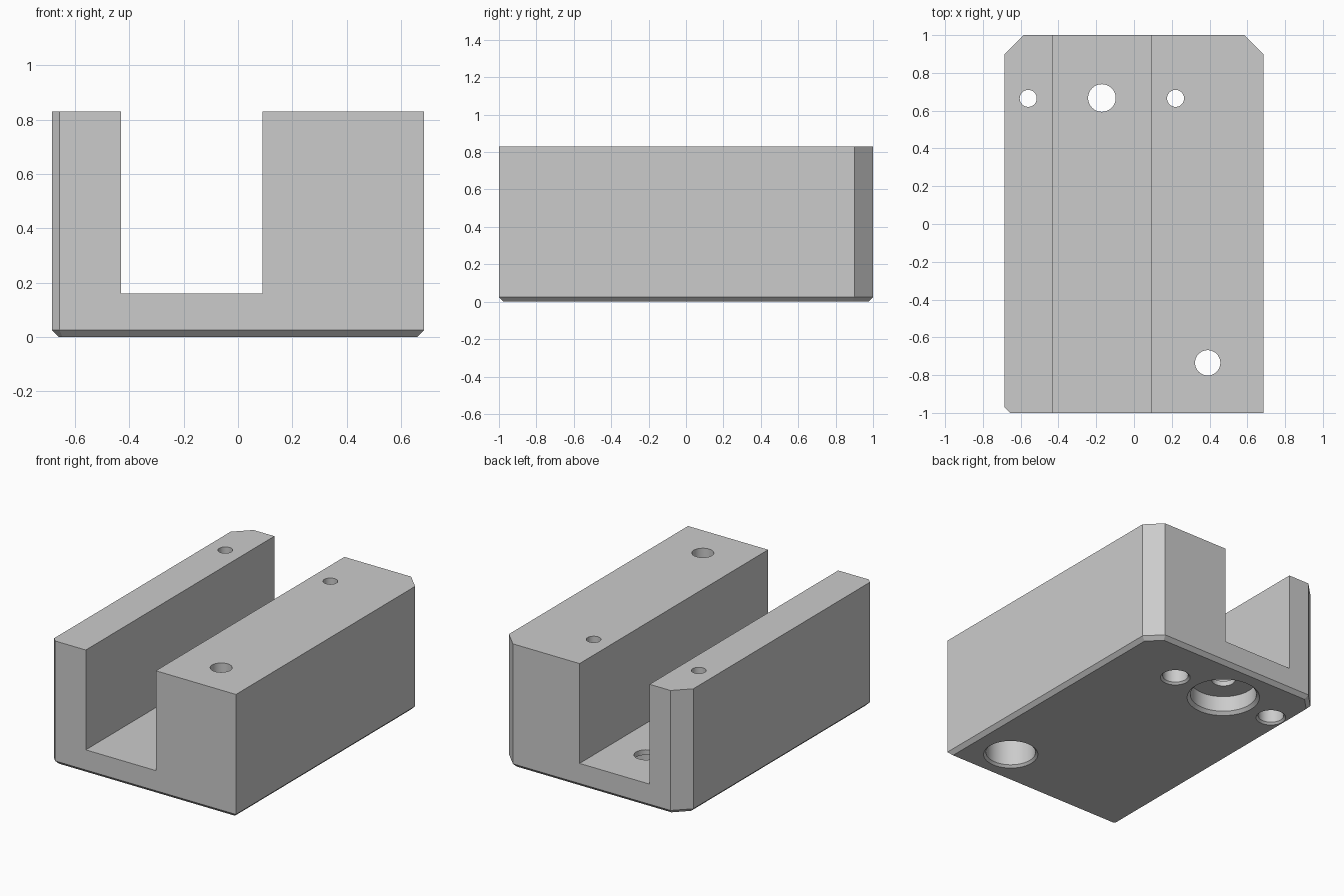
import bpy, bmesh, math

old = bpy.data.objects.get("Cube")
if old:
    bpy.data.objects.remove(old, do_unlink=True)

HX, HY, TOP = 0.685, 1.0, 0.83
BEVEL = 0.025
FLOOR = 0.16
CHANNEL = (-0.43, 0.09)
SIDES = 48

grey = bpy.data.materials.new("light grey")
grey.use_nodes = True
colour = (0.6, 0.6, 0.6, 1)
grey.diffuse_color = colour
grey.node_tree.nodes["Principled BSDF"].inputs["Base Color"].default_value = colour


def new_object(name, bm):
    bmesh.ops.recalc_face_normals(bm, faces=bm.faces)
    mesh = bpy.data.meshes.new(name)
    bm.to_mesh(mesh)
    bm.free()
    mesh.materials.append(grey)
    obj = bpy.data.objects.new(name, mesh)
    bpy.context.collection.objects.link(obj)
    return obj


def loft(name, rings):
    """Join rings of points into a closed solid with flat caps."""
    bm = bmesh.new()
    loops = [[bm.verts.new(p) for p in ring] for ring in rings]
    n = len(loops[0])
    for a, b in zip(loops, loops[1:]):
        for i in range(n):
            j = (i + 1) % n
            bm.faces.new((a[i], a[j], b[j], b[i]))
    bm.faces.new(loops[0][::-1])
    bm.faces.new(loops[-1])
    return new_object(name, bm)


def outline(inset, z):
    """Plan with two cut back corners and one small cut front corner."""
    x, y = HX - inset, HY - inset
    slip = inset * (2 - math.sqrt(2))
    back, front = 0.1 - slip, 0.028 - slip
    return [(x, -y, z), (x, y - back, z), (x - back, y, z), (back - x, y, z),
            (-x, y - back, z), (-x, front - y, z), (front - x, -y, z)]


def stepped_hole(x, y, bore, pocket, depth, lip, top):
    """Cutter: bore from above, wider pocket with a chamfered mouth below."""
    profile = [(pocket + 2 * lip, -lip), (pocket, lip), (pocket, depth),
               (bore, depth), (bore, top)]
    rings = [[(x + r * math.cos(t), y + r * math.sin(t), z)
              for t in (math.tau * i / SIDES for i in range(SIDES))]
             for r, z in profile]
    return loft("hole_cutter", rings)


# Main block with a bevelled underside
block = loft("channel_block",
             [outline(BEVEL, 0), outline(0, BEVEL), outline(0, TOP)])

# Lengthwise channel
low, high = CHANNEL
channel = loft("channel_cutter", [
    [(low, y, FLOOR), (high, y, FLOOR), (high, y, TOP + 0.2), (low, y, TOP + 0.2)]
    for y in (-HY - 0.2, HY + 0.2)])

# Screw holes: wall, block rear, block front, and channel floor
cutters = [
    channel,
    stepped_hole(-0.56, 0.665, 0.045, 0.08, 0.45, 0.013, TOP + 0.1),
    stepped_hole(0.22, 0.665, 0.045, 0.08, 0.45, 0.013, TOP + 0.1),
    stepped_hole(0.39, -0.735, 0.067, 0.155, 0.45, 0.015, TOP + 0.1),
    stepped_hole(-0.17, 0.667, 0.073, 0.207, 0.125, 0.02, FLOOR + 0.1),
]
for cutter in cutters:
    cutter.hide_render = True
    cut = block.modifiers.new("cut", 'BOOLEAN')
    cut.operation = 'DIFFERENCE'
    cut.solver = 'EXACT'
    cut.object = cutter

# Keep the cut result and drop the cutters
depsgraph = bpy.context.evaluated_depsgraph_get()
result = bpy.data.meshes.new_from_object(block.evaluated_get(depsgraph))
block.modifiers.clear()
block.data = result
result.materials.clear()
result.materials.append(grey)
for face in result.polygons:
    face.material_index = 0
for cutter in cutters:
    bpy.data.objects.remove(cutter, do_unlink=True)

bpy.ops.object.select_all(action='DESELECT')
block.select_set(True)
bpy.context.view_layer.objects.active = block
bpy.ops.object.shade_smooth_by_angle(angle=math.radians(20))
